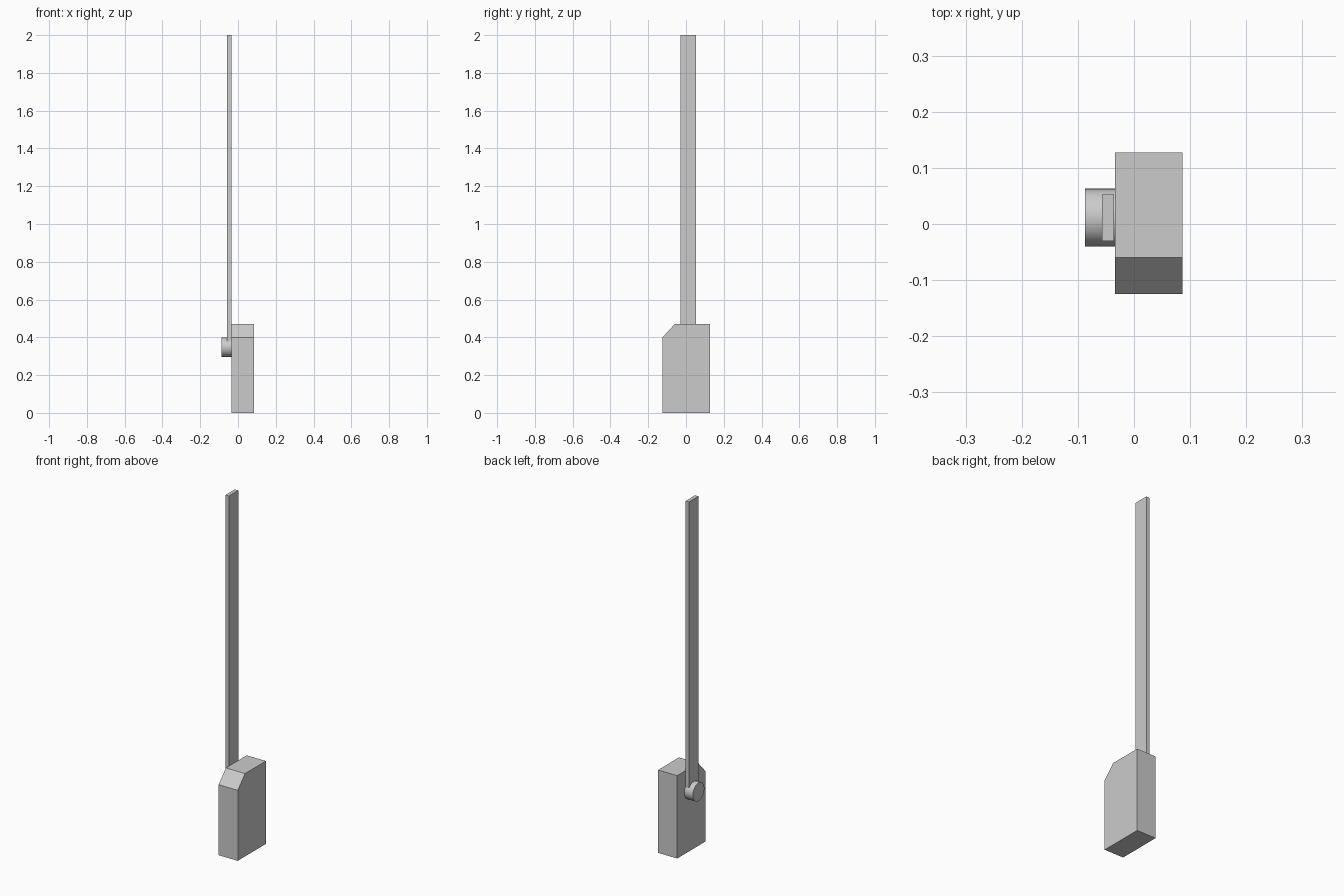
import bpy, bmesh, math
from mathutils import Matrix

cube = bpy.data.objects.get("Cube")
if cube:
    bpy.data.objects.remove(cube, do_unlink=True)

grey = bpy.data.materials.new("light_grey")
grey.use_nodes = True
colour = (0.6, 0.6, 0.6, 1)
grey.diffuse_color = colour
grey.node_tree.nodes["Principled BSDF"].inputs["Base Color"].default_value = colour


def finish(name, bm):
    bmesh.ops.recalc_face_normals(bm, faces=bm.faces)
    mesh = bpy.data.meshes.new(name)
    bm.to_mesh(mesh)
    bm.free()
    mesh.materials.append(grey)
    obj = bpy.data.objects.new(name, mesh)
    bpy.context.collection.objects.link(obj)
    return obj


def extrude_side_profile(name, points, x0, x1):
    """Extrude a (y, z) outline from x0 to x1."""
    bm = bmesh.new()
    face = bm.faces.new([bm.verts.new((x0, y, z)) for y, z in points])
    new = bmesh.ops.extrude_face_region(bm, geom=[face])["geom"]
    verts = [v for v in new if isinstance(v, bmesh.types.BMVert)]
    bmesh.ops.translate(bm, verts=verts, vec=(x1 - x0, 0, 0))
    return finish(name, bm)


# Cabinet with a sloped front top edge
extrude_side_profile("cabinet", [(-0.125, 0), (0.127, 0), (0.127, 0.47),
                                 (-0.06, 0.47), (-0.125, 0.4)], -0.034, 0.086)

# Pivot hub on the cabinet's right side
hub_y, hub_z = 0.0115, 0.348
bm = bmesh.new()
bmesh.ops.create_cone(bm, cap_ends=True, segments=48, radius1=0.0515,
                      radius2=0.0515, depth=0.053,
                      matrix=Matrix.Translation((-0.0605, hub_y, hub_z))
                      @ Matrix.Rotation(math.pi / 2, 4, "Y"))
hub = finish("pivot_hub", bm)
bpy.context.view_layer.objects.active = hub
hub.select_set(True)
bpy.ops.object.shade_smooth_by_angle()

# Upright barrier arm rising from the hub
extrude_side_profile("barrier_arm", [(-0.03, hub_z), (0.053, hub_z),
                                     (0.053, 2), (-0.03, 2)], -0.057, -0.0355)
